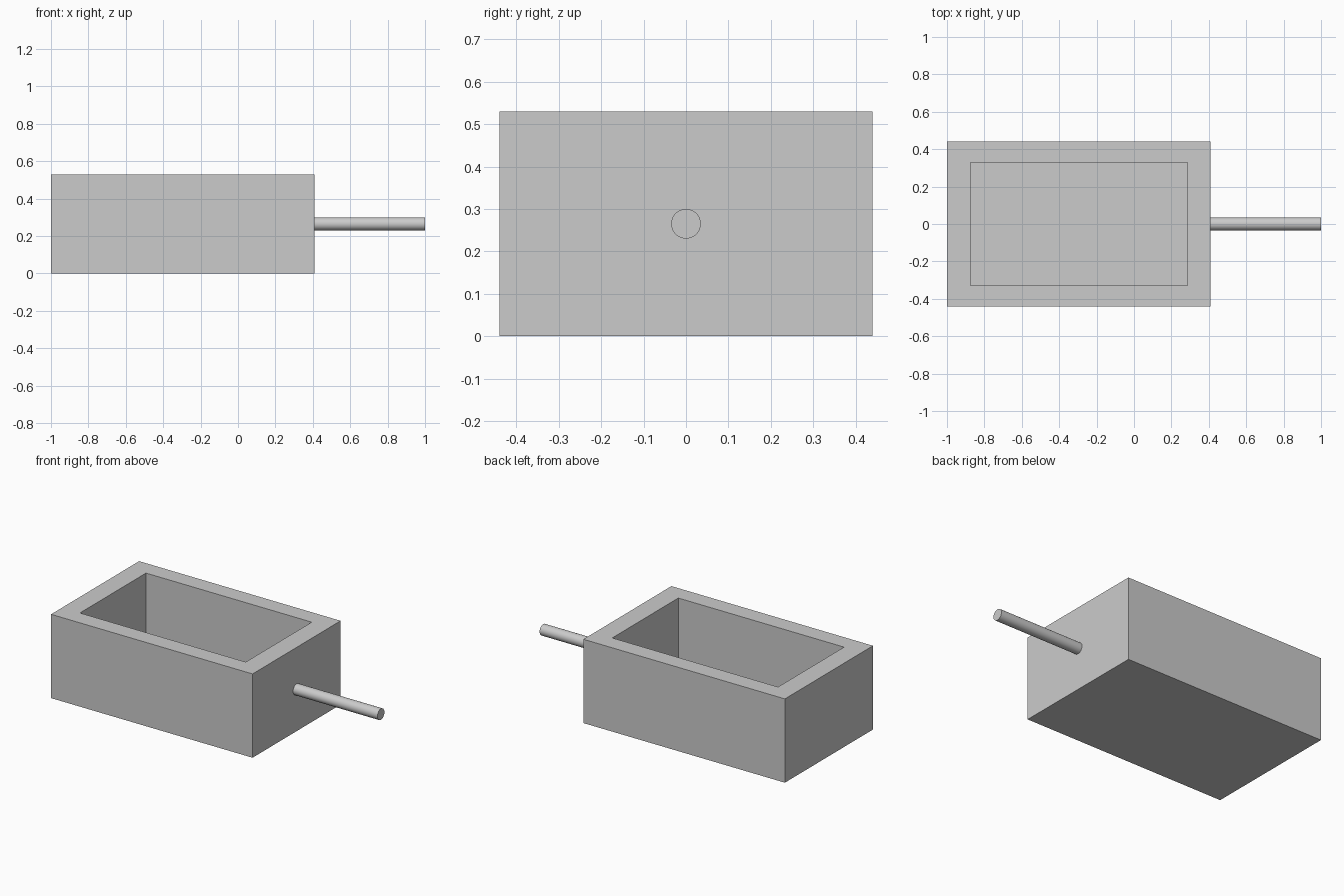
import bpy, bmesh, math
from mathutils import Vector

cube = bpy.data.objects.get("Cube")
if cube:
    bpy.data.objects.remove(cube, do_unlink=True)

# One plain grey for every part
grey = bpy.data.materials.new("plain grey")
grey.use_nodes = True
grey.diffuse_color = (0.6, 0.6, 0.6, 1)
grey.node_tree.nodes["Principled BSDF"].inputs["Base Color"].default_value = grey.diffuse_color

LEFT, RIGHT, HALF_DEPTH, HEIGHT = -1.0, 0.41, 0.44, 0.53
WALL_X, WALL_Y, FLOOR = 0.125, 0.11, 0.1
ROD_END, ROD_RADIUS = 1.0, 0.035


def box(name, low, high):
    low, high = Vector(low), Vector(high)
    bpy.ops.mesh.primitive_cube_add(size=1, location=(low + high) / 2)
    obj = bpy.context.object
    obj.name = name
    obj.scale = high - low
    bpy.ops.object.transform_apply(location=False, rotation=False, scale=True)
    obj.data.materials.append(grey)
    return obj


# Open box: the top face is inset to the rim width and pushed down to the floor
tray = box("open_box", (LEFT, -HALF_DEPTH, 0), (RIGHT, HALF_DEPTH, HEIGHT))
bm = bmesh.new()
bm.from_mesh(tray.data)
top = max(bm.faces, key=lambda f: f.calc_center_median().z)
bmesh.ops.inset_individual(bm, faces=[top], thickness=0.05)
for v in top.verts:
    v.co.x = math.copysign((RIGHT - LEFT) / 2 - WALL_X, v.co.x)
    v.co.y = math.copysign(HALF_DEPTH - WALL_Y, v.co.y)
well = bmesh.ops.extrude_discrete_faces(bm, faces=[top])["faces"][0]
bmesh.ops.translate(bm, verts=well.verts, vec=(0, 0, FLOOR - HEIGHT))
bmesh.ops.recalc_face_normals(bm, faces=bm.faces)
bm.to_mesh(tray.data)
bm.free()

# Round rod standing out from the middle of the right-hand wall
bpy.ops.mesh.primitive_cylinder_add(
    vertices=32, radius=ROD_RADIUS, depth=ROD_END - RIGHT,
    location=((ROD_END + RIGHT) / 2, 0, HEIGHT / 2), rotation=(0, math.pi / 2, 0))
rod = bpy.context.object
rod.name = "handle_rod"
rod.data.materials.append(grey)
bpy.ops.object.shade_smooth_by_angle(angle=math.radians(40))
